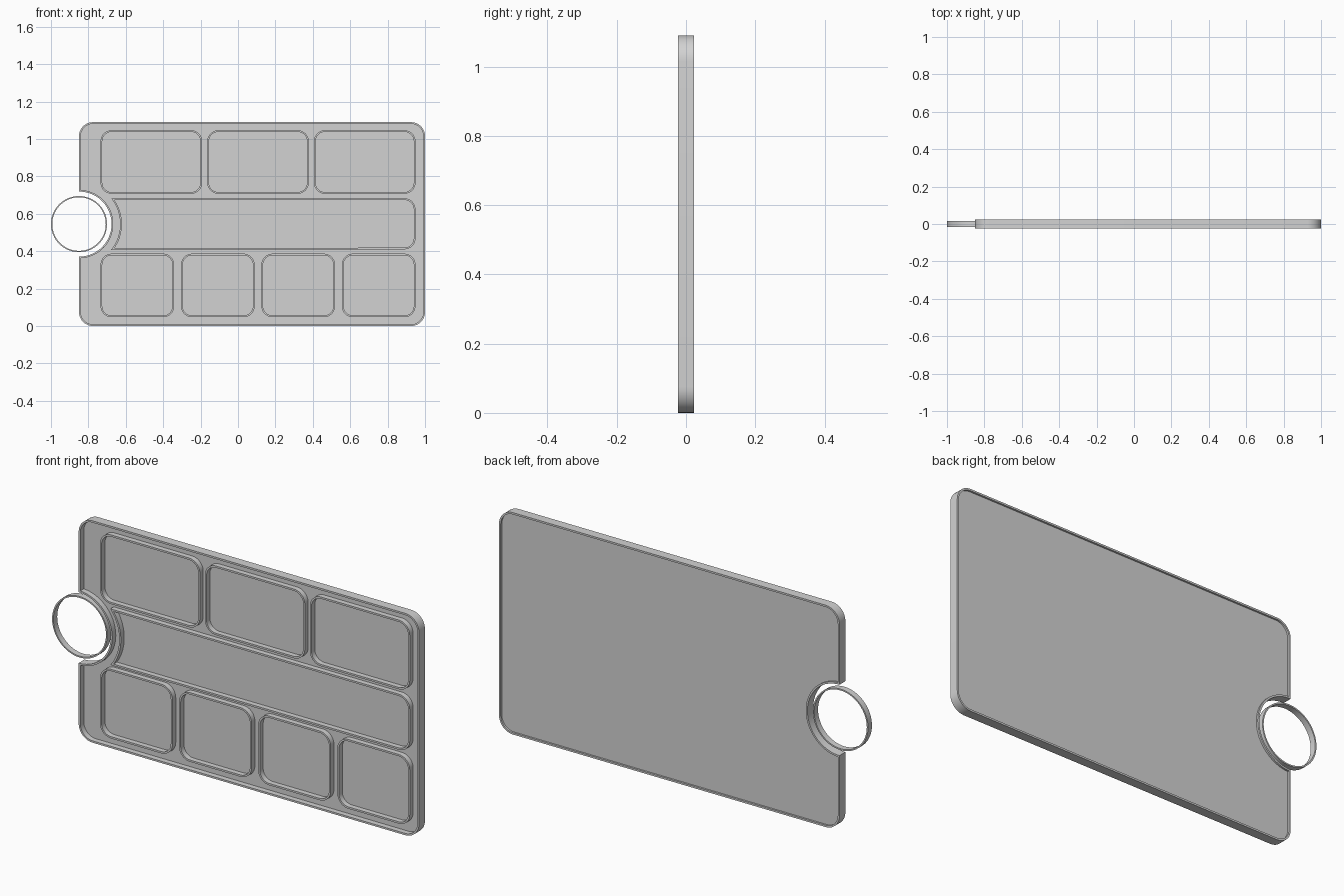
import bpy, bmesh, math

if "Cube" in bpy.data.objects:
    bpy.data.objects.remove(bpy.data.objects["Cube"])

grey = bpy.data.materials.new("plain grey")
grey.diffuse_color = (0.65, 0.65, 0.65, 1)
grey.use_nodes = True
grey.node_tree.nodes["Principled BSDF"].inputs["Base Color"].default_value = grey.diffuse_color

CX, CZ = -0.85, 0.545            # centre of the cup ring
FRONT, BACK = -0.023, 0.023


def arc(cx, cz, r, a0, a1, n=10):
    return [(cx + r * math.cos(a0 + (a1 - a0) * i / n),
             cz + r * math.sin(a0 + (a1 - a0) * i / n)) for i in range(n + 1)]


def rounded(x0, x1, z0, z1, r, d=0.0):
    """Rounded rectangle inset by d, counter-clockwise from lower left."""
    x0, x1, z0, z1, r = x0 + d, x1 - d, z0 + d, z1 - d, r - d
    h = math.pi / 2
    return (arc(x0 + r, z0 + r, r, 2 * h, 3 * h) + arc(x1 - r, z0 + r, r, 3 * h, 4 * h)
            + arc(x1 - r, z1 - r, r, 0, h) + arc(x0 + r, z1 - r, r, h, 2 * h))


def tray_outline(d=0.0):
    """Tray edge with the round notch on the left."""
    R = 0.174 + d
    a = math.acos(d / R)
    return rounded(CX, 1.0, 0, 1.09, 0.075, d) + arc(CX, CZ, R, a, -a, 40)


def channel_outline(d=0.0):
    """Long middle compartment with a concave left end."""
    h = math.pi / 2
    R, z0, z1, x1, r = 0.22 + d, 0.41 + d, 0.683 - d, 0.949 - d, 0.06 - d
    a = math.asin((z1 - CZ) / R)
    return (arc(x1 - r, z0 + r, r, 3 * h, 4 * h) + arc(x1 - r, z1 - r, r, 0, h)
            + arc(CX, CZ, R, a, -a, 24))


def make(name, bm):
    bmesh.ops.recalc_face_normals(bm, faces=bm.faces)
    me = bpy.data.meshes.new(name)
    bm.to_mesh(me)
    bm.free()
    me.materials.append(grey)
    ob = bpy.data.objects.new(name, me)
    bpy.context.collection.objects.link(ob)
    bpy.context.view_layer.objects.active = ob
    ob.select_set(True)
    bpy.ops.object.shade_smooth_by_angle(angle=math.radians(30))
    ob.select_set(False)


def wall(name, outer, inner, y0, y1):
    """Thin upright wall between two matching outlines."""
    bm = bmesh.new()
    loops = [[bm.verts.new((x, y, z)) for x, z in pts]
             for pts, y in ((outer, y0), (inner, y0), (inner, y1), (outer, y1))]
    n = len(outer)
    for k in range(4):
        A, B = loops[k], loops[(k + 1) % 4]
        for i in range(n):
            j = (i + 1) % n
            bm.faces.new((A[i], A[j], B[j], B[i]))
    make(name, bm)


def sheet(name, pts, y0, y1):
    bm = bmesh.new()
    f = bm.faces.new([bm.verts.new((x, y0, z)) for x, z in pts])
    ext = bmesh.ops.extrude_face_region(bm, geom=[f], use_keep_orig=True)
    for v in ext["geom"]:
        if isinstance(v, bmesh.types.BMVert):
            v.co.y = y1
    make(name, bm)


# Tray floor and rim
sheet("tray_floor", tray_outline(0.004), 0.004, 0.014)
wall("tray_rim", tray_outline(), tray_outline(0.009), FRONT, BACK)

# Compartment walls
T = 0.009
for name, count, gap, z0, z1 in (("upper_well", 3, 0.027, 0.707, 1.047),
                                 ("lower_well", 4, 0.036, 0.047, 0.387)):
    left, right = -0.735, 0.949
    w = (right - left - gap * (count - 1)) / count
    for i in range(count):
        x = left + i * (w + gap)
        wall(f"{name}_{i + 1}", rounded(x, x + w, z0, z1, 0.06),
             rounded(x, x + w, z0, z1, 0.06, T), FRONT + 0.001, 0.008)
wall("middle_channel", channel_outline(), channel_outline(T), FRONT + 0.001, 0.008)

# Cup ring in the notch
tau = 2 * math.pi
wall("cup_ring", arc(CX, CZ, 0.15, 0, tau, 64)[:-1], arc(CX, CZ, 0.143, 0, tau, 64)[:-1],
     -0.015, 0.015)
